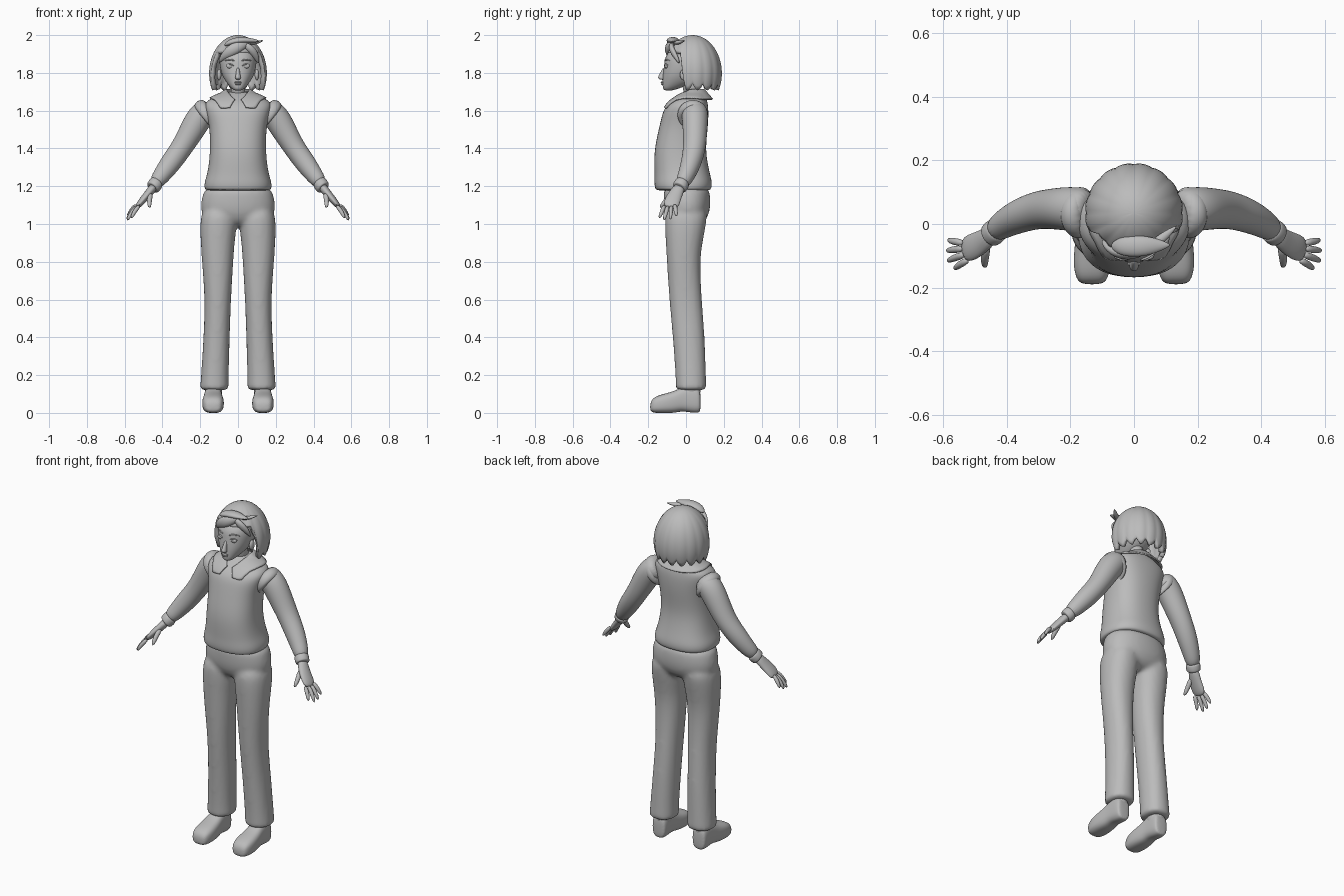
import bpy
import bmesh
import math
from mathutils import Vector

if "Cube" in bpy.data.objects:
    bpy.data.objects.remove(bpy.data.objects["Cube"], do_unlink=True)

SEGMENTS = 20
grey = bpy.data.materials.new("plain_grey")
grey.use_nodes = True
grey.diffuse_color = (0.5, 0.5, 0.5, 1)
grey.node_tree.nodes["Principled BSDF"].inputs["Base Color"].default_value = grey.diffuse_color


def finish(name, bm, mirror=False, subdivide=2):
    """Turn a bmesh into a smooth shaded object."""
    bmesh.ops.recalc_face_normals(bm, faces=bm.faces)
    mesh = bpy.data.meshes.new(name)
    bm.to_mesh(mesh)
    bm.free()
    mesh.materials.append(grey)
    for polygon in mesh.polygons:
        polygon.use_smooth = True
    obj = bpy.data.objects.new(name, mesh)
    bpy.context.collection.objects.link(obj)
    if mirror:
        obj.modifiers.new("mirror", "MIRROR").use_mirror_merge = False
    if subdivide:
        modifier = obj.modifiers.new("subdivide", "SUBSURF")
        modifier.levels = modifier.render_levels = subdivide
    return obj


def ring(centre, across, up, power=2.0):
    """Superellipse cross-section spanned by two half-axis vectors."""
    points = []
    for i in range(SEGMENTS):
        angle = math.tau * i / SEGMENTS
        c, s = math.cos(angle), math.sin(angle)
        c = math.copysign(abs(c) ** (2 / power), c)
        s = math.copysign(abs(s) ** (2 / power), s)
        points.append(Vector(centre) + across * c + up * s)
    return points


def skin(name, lofts, mirror=False, subdivide=2):
    """Skin one or more stacks of cross-sections into closed shells."""
    bm = bmesh.new()
    for rings in lofts:
        loops = [[bm.verts.new(p) for p in points] for points in rings]
        for low, high in zip(loops, loops[1:]):
            for i in range(SEGMENTS):
                j = (i + 1) % SEGMENTS
                bm.faces.new((low[i], low[j], high[j], high[i]))
        bm.faces.new(loops[0])
        bm.faces.new(loops[-1])
    return finish(name, bm, mirror, subdivide)


def stack(rows, power=2.2, side=1):
    """Level sections from rows of height, centre x, half width, front, back."""
    return [ring((side * x, (front + back) / 2, z), Vector((width, 0, 0)),
                 Vector((0, (back - front) / 2, 0)), power)
            for z, x, width, front, back in rows]


def tube(rows):
    """Sections along a path from rows of point, depth radius, other radius."""
    points = [Vector(row[0]) for row in rows]
    rings = []
    for i, (_, depth, other) in enumerate(rows):
        tangent = (points[min(i + 1, len(rows) - 1)] - points[max(i - 1, 0)]).normalized()
        across = Vector((0, 1, 0))
        across = (across - tangent * across.dot(tangent)).normalized()
        rings.append(ring(points[i], across * depth, tangent.cross(across) * other))
    return rings


def ball(name, location, scale, mirror=False):
    bm = bmesh.new()
    bmesh.ops.create_uvsphere(bm, u_segments=SEGMENTS, v_segments=12, radius=1)
    bmesh.ops.scale(bm, vec=scale, verts=bm.verts)
    bmesh.ops.translate(bm, vec=location, verts=bm.verts)
    return finish(name, bm, mirror, 0)


def sheet(name, surface, columns, rows):
    """Open grid from a function of two values running from zero to one."""
    bm = bmesh.new()
    grid = [[bm.verts.new(surface(i / columns, j / rows)) for j in range(rows + 1)]
            for i in range(columns + 1)]
    for left, right in zip(grid, grid[1:]):
        for j in range(rows):
            bm.faces.new((left[j], right[j], right[j + 1], left[j + 1]))
    bmesh.ops.remove_doubles(bm, verts=bm.verts, dist=0.0001)
    return finish(name, bm, False, 0)


# Trousers: hips and two flared legs blended into one garment
hips = [(1.21, 0, .17, -.12, .12), (1.15, 0, .192, -.12, .13), (1.08, 0, .203, -.12, .132),
        (1.02, 0, .18, -.1, .11), (.985, 0, .1, -.06, .06)]
leg = [(1.1, .1, .09, -.11, .12), (1.0, .103, .1, -.114, .108), (.9, .108, .09, -.108, .088),
       (.8, .108, .084, -.102, .074), (.6, .106, .069, -.09, .084), (.4, .113, .07, -.07, .101),
       (.17, .124, .074, -.054, .107), (.125, .125, .078, -.056, .11), (.12, .125, .07, -.05, .1)]
trousers = skin("trousers", [stack(hips), stack(leg), stack(leg, side=-1)])
remesh = trousers.modifiers.new("blend", "REMESH")
remesh.mode = "VOXEL"
remesh.voxel_size = 0.012
remesh.use_smooth_shade = True
soften = trousers.modifiers.new("soften", "SMOOTH")
soften.iterations = 6

# Vest with a rounded hem
vest = skin("vest", [stack([
    (1.175, 0, .165, -.15, .12), (1.185, 0, .18, -.166, .137), (1.22, 0, .18, -.17, .14),
    (1.26, 0, .166, -.168, .13), (1.32, 0, .155, -.17, .116), (1.4, 0, .149, -.168, .105),
    (1.5, 0, .151, -.146, .116), (1.56, 0, .164, -.132, .12), (1.61, 0, .178, -.118, .12),
    (1.645, 0, .178, -.088, .115), (1.672, 0, .13, -.05, .106), (1.69, 0, .08, -.02, .096),
    (1.7, 0, .05, 0, .08)], 2.4)])

# Armhole trim, sleeves and cuffs
skin("armhole_trim", [tube([
    ((.14, .035, 1.59), .075, .07), ((.168, .035, 1.58), .083, .088),
    ((.185, .037, 1.57), .08, .084), ((.19, .037, 1.565), .06, .06)])], True)
skin("sleeve", [tube([
    ((.14, .042, 1.615), .05, .045), ((.165, .045, 1.6), .07, .068),
    ((.205, .048, 1.565), .07, .072), ((.25, .048, 1.485), .065, .066),
    ((.3, .045, 1.4), .06, .057), ((.355, .028, 1.325), .055, .057),
    ((.41, 0, 1.25), .045, .046), ((.442, -.025, 1.208), .036, .036)])], True)
skin("cuff", [tube([
    ((.428, -.016, 1.222), .036, .035), ((.433, -.02, 1.217), .041, .04),
    ((.45, -.034, 1.193), .041, .039), ((.454, -.037, 1.189), .034, .032)])], True)

# Hands: palm, four fingers and thumb
skin("palm", [tube([
    ((.44, -.027, 1.205), .03, .025), ((.475, -.055, 1.16), .037, .021),
    ((.508, -.073, 1.122), .044, .019), ((.538, -.083, 1.085), .038, .013)])], True)
fingers = {"index": ((.52, -.112, 1.1), (.565, -.142, 1.03)),
           "middle": ((.53, -.095, 1.098), (.587, -.117, 1.018)),
           "ring": ((.535, -.077, 1.098), (.589, -.084, 1.022)),
           "little": ((.535, -.06, 1.105), (.585, -.05, 1.04)),
           "thumb": ((.462, -.068, 1.165), (.468, -.138, 1.085))}
for label, (base, tip) in fingers.items():
    base, tip = Vector(base), Vector(tip)
    middle = base.lerp(tip, 0.55) + Vector((.005, 0, .003))
    size = 0.014 if label == "thumb" else 0.0115
    skin(label + "_finger", [tube([(base, size, size), (middle, size, size),
                                   (tip, size * .6, size * .6)])], True, 1)

# Shoes: foot shaped along its length, plus an ankle shaft
foot = [(-.19, .03, .012, .05), (-.175, .05, 0, .082), (-.125, .06, -.002, .1),
        (-.06, .054, -.001, .115), (-.02, .048, .01, .14), (.03, .046, 0, .15),
        (.065, .044, 0, .14), (.078, .035, .008, .11)]
skin("shoe", [[ring((.132, y, (low + high) / 2), Vector((width, 0, 0)),
                    Vector((0, 0, (high - low) / 2)), 2.8)
               for y, width, low, high in foot]], True)
skin("ankle", [stack([(.06, .13, .045, -.03, .075), (.13, .13, .046, -.025, .078),
                      (.2, .13, .044, -.02, .076)])], True)

# Neck and head
skin("neck", [tube([((0, .045, 1.66), .045, .042), ((0, .025, 1.71), .04, .037),
                    ((0, .01, 1.79), .042, .04)])])
skin("head", [stack([
    (1.706, 0, .016, -.112, -.075), (1.716, 0, .034, -.124, -.04), (1.75, 0, .064, -.125, .05),
    (1.79, 0, .087, -.124, .09), (1.84, 0, .099, -.117, .12), (1.88, 0, .1, -.114, .12),
    (1.92, 0, .086, -.088, .11), (1.96, 0, .05, -.03, .08)])])

# Face details
skin("nose", [stack([(1.763, 0, .01, -.135, -.11), (1.772, 0, .017, -.152, -.11),
                     (1.79, 0, .011, -.142, -.11), (1.83, 0, .008, -.122, -.1)])])
ball("upper_lip", (0, -.125, 1.75), (.02, .009, .005))
ball("lower_lip", (0, -.124, 1.741), (.017, .009, .006))
ball("eye", (.042, -.103, 1.836), (.02, .01, .013), True)
ball("ear", (.1, -.012, 1.79), (.012, .02, .03), True)
skin("upper_eyelid", [tube([((.02, -.112, 1.836), .004, .003), ((.042, -.113, 1.851), .005, .004),
                            ((.066, -.094, 1.838), .004, .003)])], True, 1)
skin("eyebrow", [tube([((.018, -.114, 1.864), .004, .005), ((.045, -.106, 1.874), .004, .004),
                       ((.075, -.083, 1.862), .003, .002)])], True, 1)


# Bobbed hair shell with soft locks and a jagged lower edge
def hair_surface(along, down):
    angle = math.tau * along
    from_front = min(angle, math.tau - angle)
    lock = abs(math.sin(angle * 8))
    opening = min(1, max(0, (from_front - 1.08) / 0.22))
    bottom = 1.91 * (1 - opening) + (1.742 - 0.035 * lock) * opening
    polar = down * math.acos((bottom - 1.8) / 0.2)
    swell = math.sin(polar) * (0.975 + 0.03 * lock * down)
    return (.155 * swell * math.sin(angle), .035 - .157 * swell * math.cos(angle),
            1.8 + .2 * math.cos(polar))


hair = sheet("hair", hair_surface, 96, 16)
thick = hair.modifiers.new("thickness", "SOLIDIFY")
thick.thickness = 0.025
thick.offset = -1

# Swept fringe and raised tuft
skin("fringe_right", [tube([
    ((.06, -.06, 1.965), .012, .015), ((.01, -.09, 1.942), .022, .03),
    ((-.045, -.095, 1.915), .02, .032), ((-.085, -.07, 1.88), .012, .015),
    ((-.1, -.05, 1.855), .004, .004)])])
skin("fringe_left", [tube([
    ((.03, -.075, 1.955), .012, .012), ((.068, -.08, 1.93), .015, .022),
    ((.096, -.056, 1.89), .014, .018), ((.108, -.035, 1.85), .004, .004)])])
skin("tuft", [tube([
    ((-.072, -.068, 1.945), .008, .006), ((-.045, -.07, 1.962), .03, .017),
    ((.01, -.07, 1.974), .035, .019), ((.06, -.068, 1.972), .028, .015),
    ((.115, -.066, 1.968), .004, .004)])])
skin("tuft_tip", [tube([((.06, -.065, 1.96), .016, .012), ((.1, -.035, 1.96), .014, .01),
                        ((.134, -.006, 1.972), .003, .003)])])


# Open collar resting on the vest
def collar_surface(along, down):
    angle = 0.28 + (math.tau - 0.56) * along
    front = max(0, math.cos(angle)) ** 2
    point = max(0, 1 - abs(min(angle, math.tau - angle) - 0.6) / 0.3)
    inner = Vector((.06 * math.sin(angle), .035 - .06 * math.cos(angle) - .05 * front,
                    1.712 - .07 * front))
    outer = Vector((.145 * math.sin(angle), .03 - .11 * math.cos(angle) - .02 * front,
                    1.66 - .06 * front - .025 * point))
    return inner.lerp(outer, down)


collar = sheet("collar", collar_surface, 64, 8)
wrap = collar.modifiers.new("rest", "SHRINKWRAP")
wrap.target = vest
wrap.wrap_mode = "OUTSIDE"
wrap.offset = 0.006
layer = collar.modifiers.new("thickness", "SOLIDIFY")
layer.thickness = 0.008
layer.offset = 0
